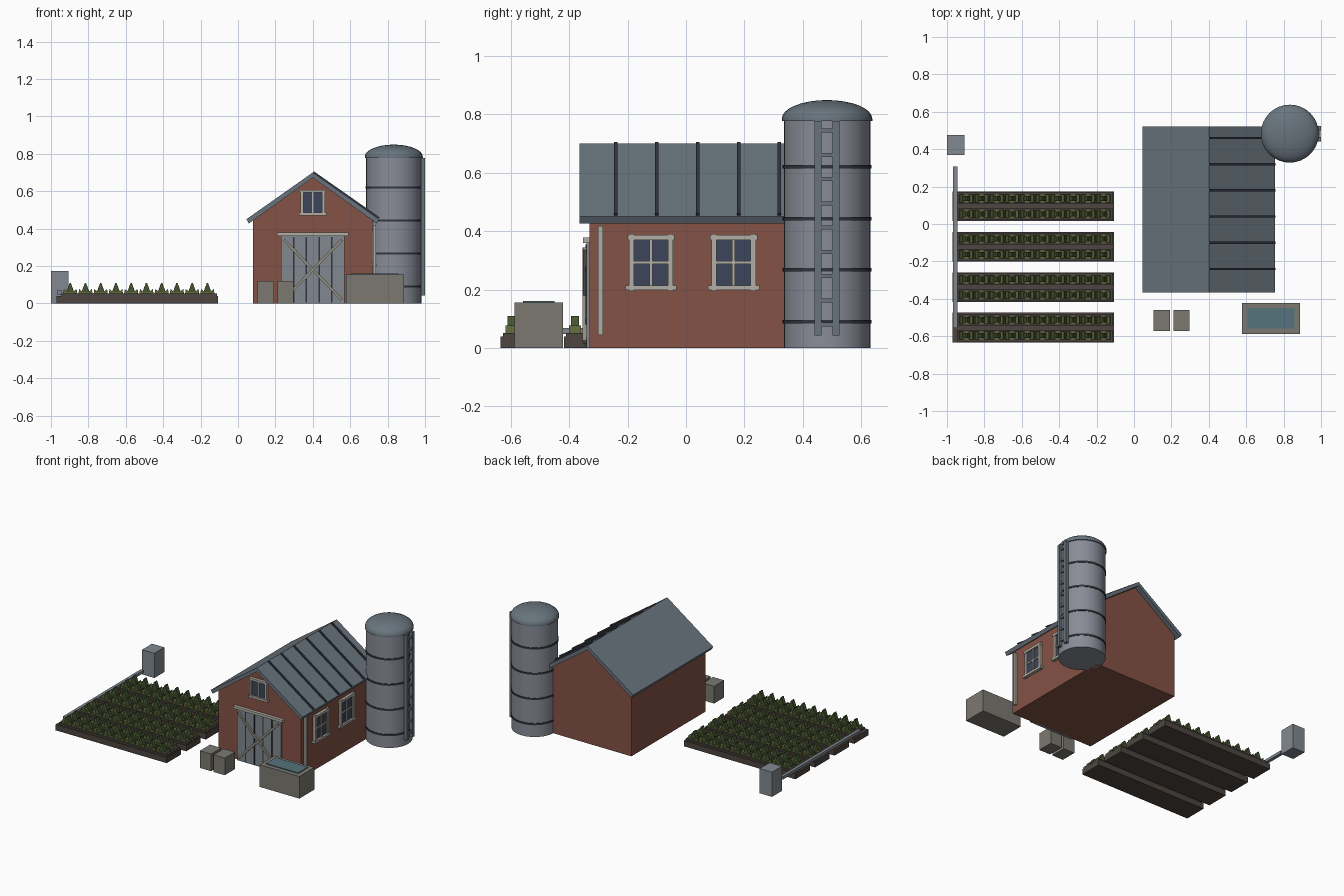
import bpy, bmesh, math
from mathutils import Vector

if "Cube" in bpy.data.objects:
    bpy.data.objects.remove(bpy.data.objects["Cube"])


def material(name, r, g, b):
    m = bpy.data.materials.new(name)
    m.diffuse_color = (r, g, b, 1)
    m.use_nodes = True
    m.node_tree.nodes["Principled BSDF"].inputs["Base Color"].default_value = m.diffuse_color
    return m


RED = material("barn_red", 0.23, 0.085, 0.06)
SLATE = material("slate", 0.14, 0.175, 0.205)
DARK = material("dark_metal", 0.03, 0.035, 0.05)
STEEL = material("steel", 0.25, 0.265, 0.31)
TRIM = material("trim", 0.45, 0.43, 0.38)
GLASS = material("glass", 0.045, 0.06, 0.1)
DOOR = material("door_grey", 0.22, 0.25, 0.28)
BRACE = material("brace_wood", 0.3, 0.28, 0.23)
STONE = material("stone", 0.2, 0.19, 0.165)
WATER = material("water", 0.09, 0.17, 0.2)
SOIL = material("soil", 0.075, 0.06, 0.05)
LEAF = [material("leaf_dark", 0.055, 0.09, 0.03), material("leaf_olive", 0.12, 0.14, 0.045)]


def finish(name, bm, mat):
    bmesh.ops.recalc_face_normals(bm, faces=bm.faces)
    me = bpy.data.meshes.new(name)
    bm.to_mesh(me)
    bm.free()
    me.materials.append(mat)
    ob = bpy.data.objects.new(name, me)
    bpy.context.collection.objects.link(ob)
    return ob


def prisms(name, parts, mat):
    """One object from several xz outlines, each extruded from y0 to y1."""
    bm = bmesh.new()
    for pts, y0, y1 in parts:
        f = bm.faces.new([bm.verts.new((x, y0, z)) for x, z in pts])
        ext = bmesh.ops.extrude_face_region(bm, geom=[f])["geom"]
        bmesh.ops.translate(bm, vec=(0, y1 - y0, 0),
                            verts=[v for v in ext if isinstance(v, bmesh.types.BMVert)])
        if not f.is_valid:
            continue
    return finish(name, bm, mat)


def cuboid(x0, x1, y0, y1, z0, z1):
    return [(x0, z0), (x1, z0), (x1, z1), (x0, z1)], y0, y1


def box(name, mat, *dims):
    return prisms(name, [cuboid(*dims)], mat)


def bar(a, b, w, y0, y1):
    """Straight bar between two xz points."""
    a, b = Vector(a), Vector(b)
    d = (b - a).normalized() * w / 2
    n = Vector((-d.y, d.x))
    return [tuple(p) for p in (a + n, b + n, b - n, a - n)], y0, y1


def lathe(name, prof, mat, cx, cy, seg=32):
    """Solid of revolution around a vertical axis."""
    bm = bmesh.new()
    vs = [bm.verts.new((cx + r, cy, z)) for r, z in prof]
    es = [bm.edges.new(p) for p in zip(vs, vs[1:])]
    bmesh.ops.spin(bm, geom=vs + es, cent=(cx, cy, 0), axis=(0, 0, 1),
                   angle=2 * math.pi, steps=seg)
    bmesh.ops.remove_doubles(bm, verts=bm.verts, dist=1e-5)
    ob = finish(name, bm, mat)
    bpy.context.view_layer.objects.active = ob
    ob.select_set(True)
    bpy.ops.object.shade_smooth_by_angle(angle=math.radians(35))
    ob.select_set(False)
    return ob


# Barn body and roof
box_y = (-0.33, 0.49)
prisms("barn_walls", [([(0.08, 0), (0.72, 0), (0.72, 0.45), (0.4, 0.68), (0.08, 0.45)], *box_y)], RED)
prisms("barn_roof", [([(0.4, 0.70), (0.755, 0.45), (0.742, 0.427), (0.4, 0.672),
                       (0.058, 0.427), (0.045, 0.45)], -0.365, 0.522)], SLATE)
prisms("roof_ribs", [bar((0.402, 0.70), (0.752, 0.455), 0.014, y - 0.006, y + 0.006)
                     for y in [-0.24 + 0.14 * i for i in range(6)]], DARK)
box("downspout", TRIM, 0.722, 0.738, -0.302, -0.284, 0.045, 0.418)

# Barn door with battens and cross brace
box("door_panel", DOOR, 0.23, 0.57, -0.341, -0.325, 0, 0.36)
prisms("door_battens", [cuboid(x - 0.004, x + 0.004, -0.345, -0.338, 0.005, 0.355)
                        for x in (0.298, 0.366, 0.434, 0.502)], DARK)
prisms("door_brace", [bar((0.245, 0.34), (0.555, 0.02), 0.014, -0.354, -0.340),
                      bar((0.245, 0.02), (0.555, 0.34), 0.014, -0.352, -0.340)], BRACE)
box("door_lintel", TRIM, 0.208, 0.59, -0.352, -0.325, 0.36, 0.378)

# Loft window
box("loft_glass", GLASS, 0.345, 0.455, -0.338, -0.325, 0.48, 0.60)
prisms("loft_frame", [cuboid(0.335, 0.350, -0.348, -0.325, 0.475, 0.605),
                      cuboid(0.450, 0.465, -0.348, -0.325, 0.475, 0.605),
                      cuboid(0.330, 0.470, -0.350, -0.325, 0.592, 0.607),
                      cuboid(0.326, 0.474, -0.352, -0.325, 0.47, 0.485),
                      cuboid(0.396, 0.404, -0.344, -0.325, 0.48, 0.60)], TRIM)

# Side windows
for n, y in enumerate((-0.12, 0.163)):
    box(f"side_glass_{n}", GLASS, 0.715, 0.727, y - 0.06, y + 0.06, 0.21, 0.375)
    prisms(f"side_frame_{n}", [cuboid(0.715, 0.737, y - 0.076, y - 0.058, 0.195, 0.39),
                               cuboid(0.715, 0.737, y + 0.058, y + 0.076, 0.195, 0.39),
                               cuboid(0.715, 0.739, y - 0.081, y + 0.081, 0.37, 0.387),
                               cuboid(0.715, 0.741, y - 0.088, y + 0.088, 0.198, 0.214),
                               cuboid(0.715, 0.733, y - 0.005, y + 0.005, 0.21, 0.375),
                               cuboid(0.715, 0.733, y - 0.06, y + 0.06, 0.287, 0.297)], TRIM)

# Silo
SX, SY = 0.833, 0.483
lathe("silo_body", [(0, 0), (0.148, 0), (0.148, 0.785), (0, 0.785)], STEEL, SX, SY)
dome = [(0.155 * math.cos(t), 0.785 + 0.064 * math.sin(t))
        for t in [math.pi / 2 * i / 8 for i in range(8)]]
lathe("silo_dome", [(0, 0.777), (0.155, 0.777)] + dome + [(0, 0.849)], SLATE, SX, SY)
for n, z in enumerate((0.09, 0.267, 0.443, 0.62)):
    lathe(f"silo_band_{n}", [(0.146, z - 0.006), (0.152, z - 0.006), (0.152, z + 0.006),
                             (0.146, z + 0.006), (0.146, z - 0.006)], DARK, SX, SY)
prisms("silo_ladder", [cuboid(0.978, 1.0, y - 0.012, y + 0.012, 0.043, 0.778) for y in (0.452, 0.513)]
       + [cuboid(0.982, 0.996, 0.452, 0.513, z - 0.007, z + 0.007)
          for z in [0.08 + 0.083 * i for i in range(9)]], SLATE)

# Trough and crates
box("trough", STONE, 0.577, 0.887, -0.588, -0.422, 0, 0.155)
box("trough_water", WATER, 0.607, 0.857, -0.558, -0.45, 0.15, 0.161)
for n, x in enumerate((0.105, 0.211)):
    box(f"crate_{n}", STONE, x, x + 0.087, -0.572, -0.46, 0, 0.12)

# Pump box and irrigation pipe
box("pump_box", DOOR, -1.0, -0.905, 0.368, 0.477, 0, 0.173)
box("irrigation_pipe", DOOR, -0.967, -0.945, -0.555, 0.308, 0.048, 0.068)

# Crop beds: two planted ridges on each bed
for n in range(4):
    yc = 0.095 - 0.2165 * n
    box(f"bed_{n}", SOIL, -0.97, -0.108, yc - 0.08, yc + 0.08, 0, 0.04)
    rows = [yc - 0.042, yc + 0.042]
    prisms(f"soil_ridges_{n}", [cuboid(-0.945, -0.112, y - 0.031, y + 0.031, 0.035, 0.052)
                                for y in rows], SOIL)
    low, high = [], []
    for y in rows:
        for i in range(10):
            x = -0.897 + 0.0815 * i
            low.append(([(x - 0.039, 0.045), (x + 0.039, 0.045), (x + 0.034, 0.077), (x + 0.014, 0.06),
                         (x - 0.014, 0.06), (x - 0.034, 0.077)], y - 0.021, y + 0.021))
            high.append(([(x - 0.027, 0.045), (x + 0.027, 0.045), (x + 0.003, 0.11),
                          (x - 0.003, 0.11)], y - 0.014, y + 0.014))
    prisms(f"crop_lower_leaves_{n}", low, LEAF[1])
    prisms(f"crop_upper_leaves_{n}", high, LEAF[0])
